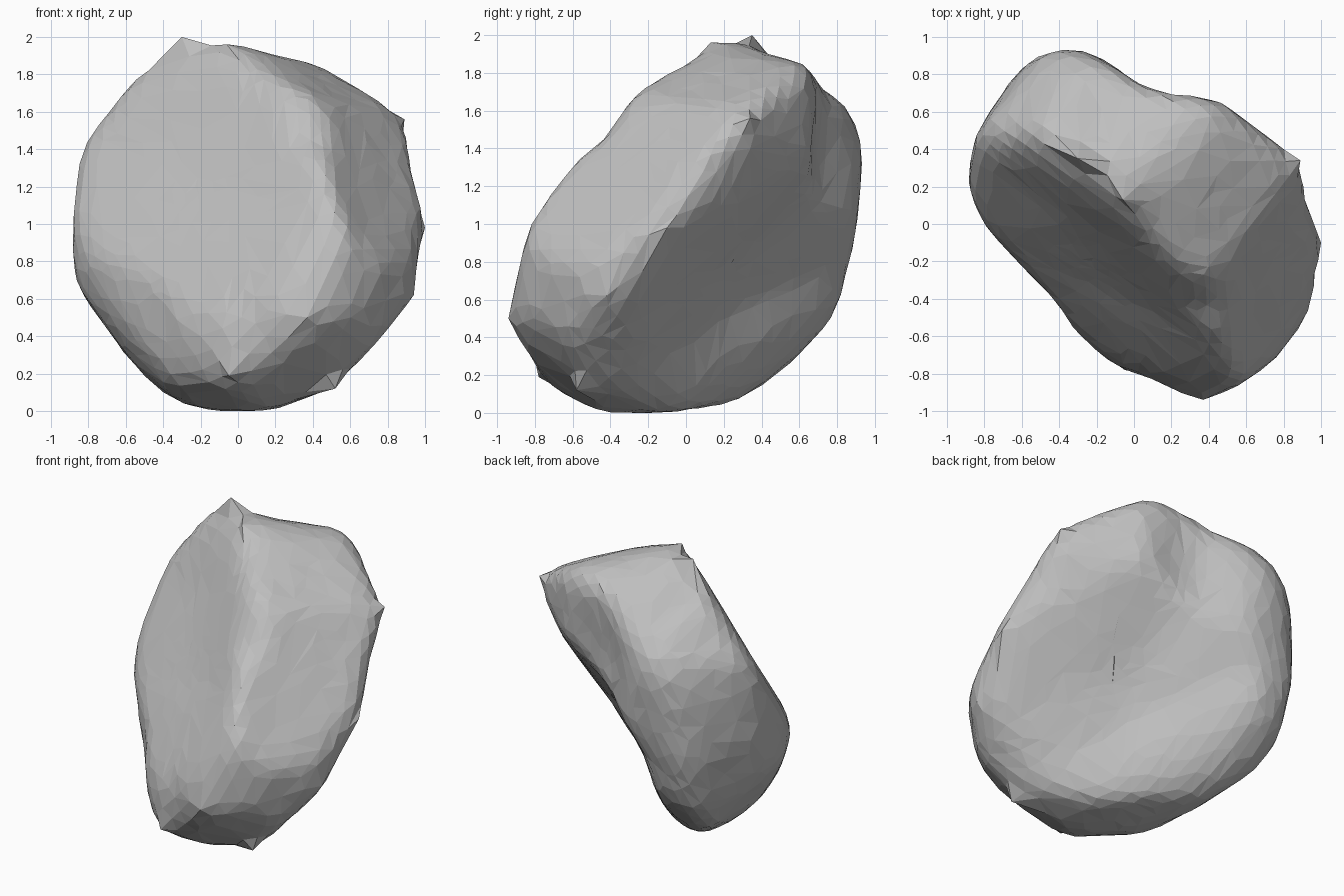
import bpy, bmesh, math, random
from mathutils import Vector

if "Cube" in bpy.data.objects:
    bpy.data.objects.remove(bpy.data.objects["Cube"])

random.seed(4)
CENTRE = Vector((0, 0, 1))
C35, S35 = math.cos(math.radians(35)), math.sin(math.radians(35))
CE, SE = math.cos(math.radians(25)), math.sin(math.radians(25))
X, Y, Z = Vector((1, 0, 0)), Vector((0, 1, 0)), Vector((0, 0, 1))

# Outlines of the boulder; each is (horizontal axis, vertical axis, points about the centre)
outlines = []


def outline(right, up, pts):
    outlines.append((Vector(right), Vector(up), pts))


# front
outline(X, Z, [(-.30, .97), (-.06, .96), (.43, .84), (.62, .76), (.89, .56), (.95, .40),
               (1.0, 0), (.94, -.22), (.94, -.38), (.52, -.88), (.40, -.90), (.2, -.98),
               (0, -1.0), (-.25, -.97), (-.42, -.88), (-.6, -.69), (-.85, -.33),
               (-.89, -.15), (-.87, .1), (-.83, .4), (-.62, .68), (-.54, .81), (-.4, .86)])
# right side
outline(Y, Z, [(-.94, -.5), (-.84, -.02), (-.7, .25), (-.43, .44), (-.22, .75), (0, .83),
               (.15, .96), (.35, .96), (.65, .83), (.84, .65), (.93, .42), (.93, .3),
               (.88, -.1), (.78, -.47), (.6, -.68), (.3, -.93), (-.1, -.99), (-.45, -1.0),
               (-.6, -.93), (-.78, -.8)])
# top
outline(X, Y, [(-.38, .94), (-.2, .9), (.07, .74), (.2, .7), (.46, .66), (.56, .57),
               (.75, .43), (.89, .34), (.94, .2), (1.0, -.1), (.94, -.43), (.8, -.68),
               (.6, -.83), (.37, -.94), (.15, -.85), (.03, -.78), (-.06, -.78),
               (-.3, -.58), (-.42, -.4), (-.6, -.22), (-.8, 0), (-.88, .2), (-.85, .45),
               (-.7, .7), (-.55, .87)])
# diagonal, front right
FR, FU = Vector((C35, S35, 0)), Vector((-S35 * SE, C35 * SE, CE))
outline(FR, FU,
        [(-.05, 1.07), (.11, .98), (.70, .88), (.78, .77), (.88, .52), (.92, .41),
         (.88, .21), (.83, .17), (.78, -.21), (.67, -.51), (.51, -.75), (.10, -1.11),
         (-.24, -1.08), (-.49, -.98), (-.57, -.76), (-.58, -.54), (-.66, -.01),
         (-.65, .14), (-.57, .46), (-.48, .68), (-.22, .99)])
# diagonal, back left
outline((-C35, -S35, 0), (S35 * SE, -C35 * SE, CE),
        [(-.93, .60), (-.70, .71), (-.42, .78), (-.03, .80), (.05, .69), (.33, .24),
         (.65, -.28), (.65, -.41), (.60, -.58), (.49, -.76), (.33, -.91), (.12, -1.01),
         (.01, -.99), (-.10, -.89), (-.20, -.73), (-.26, -.51), (-.48, -.17),
         (-.78, .23), (-.87, .44)])
# diagonal, back right from below
BR, BU = Vector((-C35, S35, 0)), Vector((S35 * SE, C35 * SE, CE))
outline(BR, BU,
        [(.07, 1.1), (.23, 1.03), (.44, .87), (.66, .83), (.85, .69), (.93, .52),
         (.98, .21), (.97, -.04), (.89, -.41), (.72, -.66), (.47, -.86), (.13, -1.01),
         (-.40, -1.04), (-.78, -.79), (-.97, -.58), (-1.04, -.23), (-1.0, .02),
         (-.89, .33), (-.72, .6), (-.45, .91), (-.22, .97)])

# Broad chipped faces that no outline shows: (normal, distance from the centre)
front_n = Vector((-.513, -.733, .448))
chips = [(Vector((.697, -.486, .53)), .78), (Vector((.425, -.234, .874)), .82),
         (Vector((-.16, .70, .70)), 1.05), (Vector((-.6, .55, .58)), 1.05),
         (front_n, .37)]


def reach(d):
    """Distance from the centre to the surface along direction d."""
    best = 2.0
    for right, up, pts in outlines:
        dx, dy = d.dot(right), d.dot(up)
        for (ax, ay), (bx, by) in zip(pts, pts[1:] + pts[:1]):
            ex, ey = bx - ax, by - ay
            den = dx * ey - dy * ex
            if abs(den) < 1e-9:
                continue
            t = (ax * ey - ay * ex) / den
            s = (ax * dy - ay * dx) / den
            if t > 0 and -1e-6 <= s <= 1.000001:
                best = min(best, t)
    for n, dist in chips:
        k = d.dot(n)
        if k > 1e-6:
            best = min(best, dist / k)
    return best


def relax(verts, factor):
    """Move every vertex towards (or away from) the mean of its neighbours."""
    new = []
    for v in verts:
        ring = [e.other_vert(v).co for e in v.link_edges]
        new.append(v.co.lerp(sum(ring, Vector()) / len(ring), factor))
    for v, co in zip(verts, new):
        v.co = co


def groove(verts, normal, right, up, a, b, depth, width):
    """Press a soft hollow along line a-b, seen in the right/up view."""
    a, b = Vector(a), Vector(b)
    for v in verts:
        facing = v.co.normalized().dot(normal)
        if facing > 0:
            p = Vector((v.co.dot(right), v.co.dot(up)))
            t = max(0, min(1, (p - a).dot(b - a) / (b - a).length_squared))
            gap = (p - a.lerp(b, t)).length
            v.co -= normal * depth * min(1, facing * 2) * math.exp(-(gap / width) ** 2)


# Boulder body: a sphere fitted to the outlines
bm = bmesh.new()
bmesh.ops.create_icosphere(bm, subdivisions=5, radius=1)
for v in bm.verts:
    d = v.co.normalized()
    v.co = d * reach(d)

# Shallow valley across the back face, faint hollow beside the front ridge
back_n = Vector((.573, .67, -.47)).normalized()
groove(bm.verts, back_n, BR, BU, (.36, .8), (-.02, -.1), .045, .27)
groove(bm.verts, front_n, FR, FU, (-.28, .5), (-.28, 0), .02, .2)

# Soften the creases without shrinking, then roughen slightly
for _ in range(8):
    relax(bm.verts, .5)
    relax(bm.verts, -.45)
for v in bm.verts:
    v.co = CENTRE + v.co * (1.007 + random.uniform(-.003, .003))
mesh = bpy.data.meshes.new("boulder")
bm.to_mesh(mesh)
bm.free()
boulder = bpy.data.objects.new("boulder", mesh)
bpy.context.collection.objects.link(boulder)
bpy.context.view_layer.objects.active = boulder
boulder.select_set(True)

# Irregular flat facets
dec = boulder.modifiers.new("facets", 'DECIMATE')
dec.ratio = .3
bpy.ops.object.modifier_apply(modifier=dec.name)

# Small sharp tips along the rim, each drawn out of the nearest corner
for tip in [(-.3, .35, 2.0), (-.06, .13, 1.96), (.89, .34, 1.56), (.94, -.42, .62),
            (.52, -.58, .12), (-.05, -.78, .19), (1.0, -.1, .98), (.37, -.94, .5)]:
    tip = Vector(tip)
    near = min(mesh.vertices, key=lambda v: (v.co - tip).length)
    near.co = tip
for v in mesh.vertices:
    v.co.z = max(0, v.co.z)

stone = bpy.data.materials.new("grey stone")
stone.diffuse_color = (.52, .52, .52, 1)
stone.use_nodes = True
stone.node_tree.nodes["Principled BSDF"].inputs["Base Color"].default_value = stone.diffuse_color
mesh.materials.append(stone)
for p in mesh.polygons:
    p.use_smooth = False
mesh.update()
